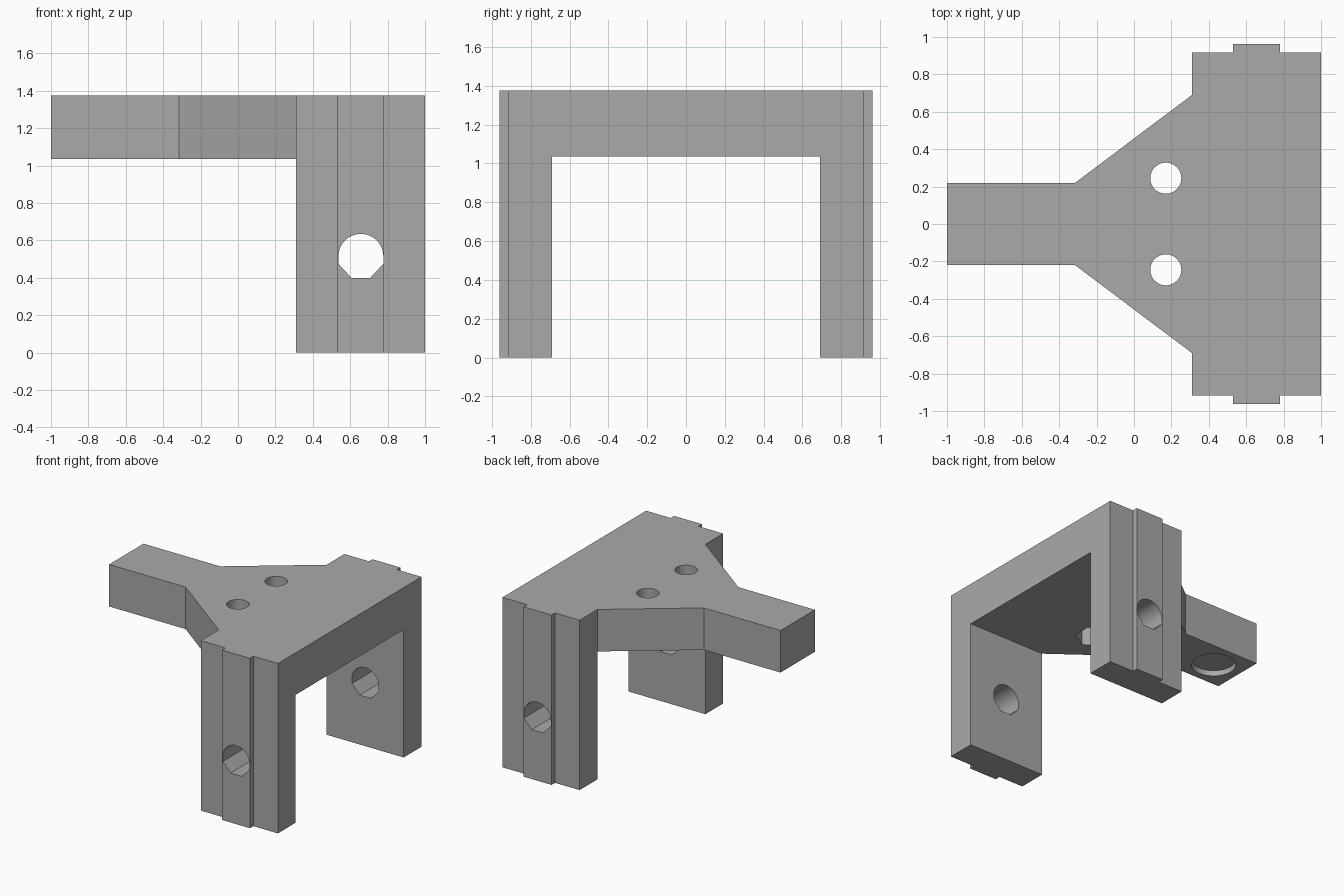
import bpy, bmesh, math
from mathutils import Matrix

cube = bpy.data.objects.get("Cube")
if cube:
    bpy.data.objects.remove(cube, do_unlink=True)

grey = bpy.data.materials.new("plain grey")
grey.use_nodes = True
colour = (0.4, 0.4, 0.4, 1)
grey.diffuse_color = colour
grey.node_tree.nodes["Principled BSDF"].inputs["Base Color"].default_value = colour

HEIGHT, PLATE_BOTTOM = 1.375, 1.035
LEG_X, LEG_Y = 0.31, 0.69


def prism(name, outline, low, high, matrix=Matrix()):
    """Extrude a closed 2D outline from low to high."""
    bm = bmesh.new()
    face = bm.faces.new([bm.verts.new((x, y, low)) for x, y in outline])
    top = bmesh.ops.extrude_face_region(bm, geom=[face])["geom"]
    moved = [v for v in top if isinstance(v, bmesh.types.BMVert)]
    bmesh.ops.translate(bm, verts=moved, vec=(0, 0, high - low))
    bmesh.ops.recalc_face_normals(bm, faces=bm.faces)
    bm.transform(matrix)
    mesh = bpy.data.meshes.new(name)
    bm.to_mesh(mesh)
    bm.free()
    obj = bpy.data.objects.new(name, mesh)
    mesh.materials.append(grey)
    bpy.context.collection.objects.link(obj)
    return obj


def ring(cx, cy, radius, sides, start=0.0):
    angles = [start + math.tau * i / sides for i in range(sides)]
    return [(cx + radius * math.cos(a), cy + radius * math.sin(a)) for a in angles]


def cut(target, cutter):
    cutter.hide_render = True
    mod = target.modifiers.new("cut", "BOOLEAN")
    mod.operation, mod.solver, mod.object = "DIFFERENCE", "EXACT", cutter
    bpy.context.view_layer.objects.active = target
    bpy.ops.object.modifier_apply(modifier=mod.name)
    bpy.data.objects.remove(cutter, do_unlink=True)


def mirrored(half):
    return half + [(x, -y) for x, y in reversed(half)]


# Body: plan outline with arm, flared web, leg block and outer ribs
half_plan = [(-1, 0.22), (-0.315, 0.22), (LEG_X, LEG_Y), (LEG_X, 0.918), (0.53, 0.918),
             (0.53, 0.962), (0.78, 0.962), (0.78, 0.918), (1, 0.918)]
bracket = prism("bracket_body", mirrored(half_plan), 0, HEIGHT)

# Open space below the plate, leaving two legs
half_gap = [(-1.2, 1.2), (LEG_X, 1.2), (LEG_X, LEG_Y), (1.2, LEG_Y)]
cut(bracket, prism("gap_cutter", mirrored(half_gap), -0.2, PLATE_BOTTOM))

# Bolt holes through the plate, with hexagonal nut pockets beneath
for y in (-0.245, 0.245):
    cut(bracket, prism("bolt_cutter", ring(0.17, y, 0.083, 48), 0.9, 1.5))
    cut(bracket, prism("nut_cutter", ring(0.17, y, 0.15, 6, math.pi / 2), 0.9, PLATE_BOTTOM + 0.15))

# Round shallow pocket under the arm
cut(bracket, prism("pocket_cutter", ring(-0.77, 0, 0.164, 64), 0.9, PLATE_BOTTOM + 0.045))

# Cross holes in the legs: round above, faceted below
arch = [(0.12 * math.cos(math.pi * i / 24), 0.12 * math.sin(math.pi * i / 24)) for i in range(25)]
profile = arch + [(-0.12, -0.04), (-0.05, -0.115), (0.05, -0.115), (0.12, -0.04)]
turn = Matrix.Translation((0.657, 0, 0.515)) @ Matrix.Rotation(math.pi / 2, 4, "X")
cut(bracket, prism("cross_hole_cutter", profile, -1.2, 1.2, turn))

# Smooth hole walls, sharp edges elsewhere
bpy.ops.object.select_all(action="DESELECT")
bracket.select_set(True)
bpy.context.view_layer.objects.active = bracket
bpy.ops.object.shade_smooth_by_angle(angle=math.radians(25))
